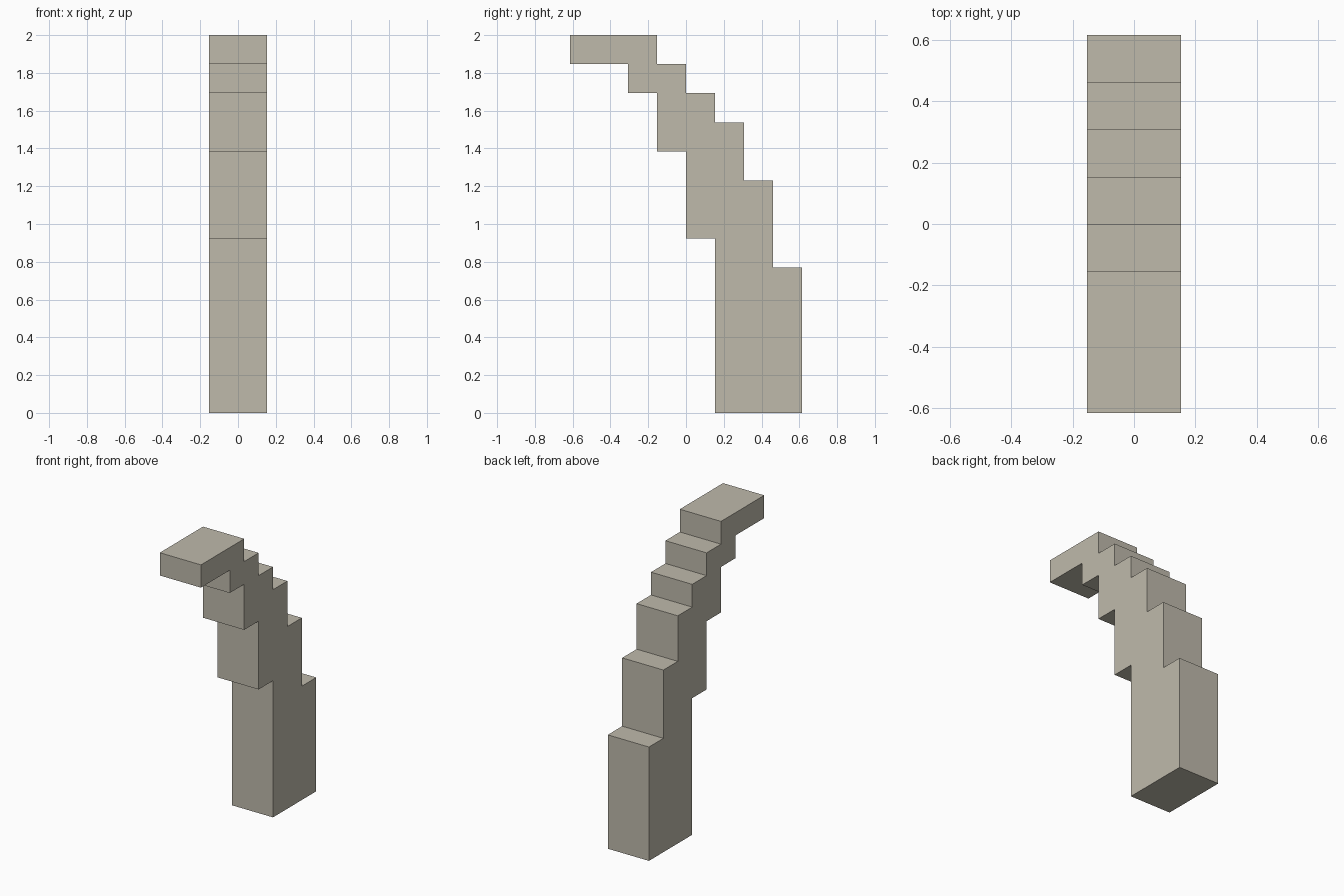
import bpy
import bmesh

cube = bpy.data.objects.get("Cube")
if cube:
    bpy.data.objects.remove(cube, do_unlink=True)

UNIT = 2 / 13          # one block of the stepped grid
HALF_WIDTH = UNIT      # the arch is two blocks wide

# Stone colour
stone = bpy.data.materials.new("warm_grey_stone")
stone.use_nodes = True
color = (0.52, 0.49, 0.41, 1)
stone.diffuse_color = color
stone.node_tree.nodes["Principled BSDF"].inputs["Base Color"].default_value = color

# Stepped side profile (y, z) in blocks: underside going up, then back going down
profile = [
    (1, 0), (1, 6), (0, 6), (0, 9), (-1, 9), (-1, 11), (-2, 11), (-2, 12), (-4, 12),
    (-4, 13), (-1, 13), (-1, 12), (0, 12), (0, 11), (1, 11), (1, 10), (2, 10),
    (2, 8), (3, 8), (3, 5), (4, 5), (4, 0),
]

# Extrude the profile across the width
bm = bmesh.new()
side = bm.faces.new([bm.verts.new((-HALF_WIDTH, y * UNIT, z * UNIT)) for y, z in profile])
result = bmesh.ops.extrude_face_region(bm, geom=[side], use_keep_orig=True)
moved = [v for v in result["geom"] if isinstance(v, bmesh.types.BMVert)]
bmesh.ops.translate(bm, verts=moved, vec=(2 * HALF_WIDTH, 0, 0))
bmesh.ops.recalc_face_normals(bm, faces=bm.faces)

mesh = bpy.data.meshes.new("stepped_half_arch")
bm.to_mesh(mesh)
bm.free()
mesh.materials.append(stone)
arch = bpy.data.objects.new("stepped_half_arch", mesh)
bpy.context.collection.objects.link(arch)
